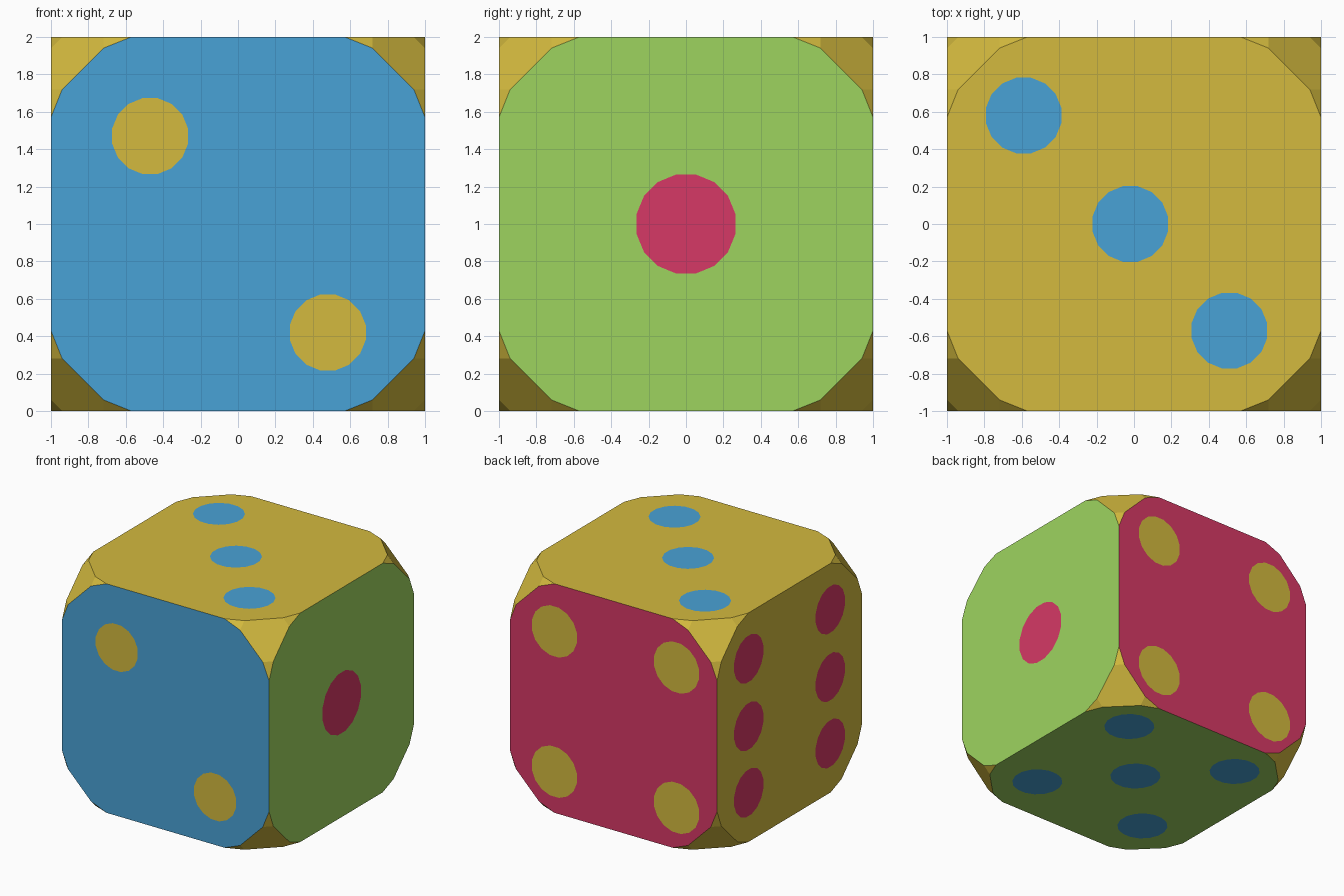
import bpy, bmesh, math
from itertools import permutations, product
from mathutils import Vector

if "Cube" in bpy.data.objects:
    bpy.data.objects.remove(bpy.data.objects["Cube"])


def material(name, rgb):
    def lin(c):
        c /= 255
        return c / 12.92 if c <= 0.04045 else ((c + 0.055) / 1.055) ** 2.4
    m = bpy.data.materials.new(name)
    m.diffuse_color = (*[lin(c) for c in rgb], 1)
    m.use_nodes = True
    m.node_tree.nodes["Principled BSDF"].inputs["Base Color"].default_value = m.diffuse_color
    return m


yellow = material("yellow", (211, 186, 62))
blue = material("blue", (73, 162, 214))
green = material("green", (158, 212, 95))
red = material("red", (214, 57, 102))


def add_object(name, bm, mats):
    me = bpy.data.meshes.new(name)
    bm.to_mesh(me)
    bm.free()
    for m in mats:
        me.materials.append(m)
    ob = bpy.data.objects.new(name, me)
    bpy.context.collection.objects.link(ob)


# body: cube with faceted corners, as the hull of mirrored corner points
pts = set()
for base in ((0.57, 1, 1), (0.72, 0.94, 1)):
    for p in permutations(base):
        for s in product((1, -1), repeat=3):
            pts.add(tuple(a * b for a, b in zip(p, s)))
bm = bmesh.new()
for x, y, z in sorted(pts):
    bm.verts.new((x, y, z + 1))
bmesh.ops.convex_hull(bm, input=bm.verts[:])
bmesh.ops.dissolve_limit(bm, angle_limit=math.radians(2), verts=bm.verts[:], edges=bm.edges[:])
bmesh.ops.recalc_face_normals(bm, faces=bm.faces[:])
# face colours by direction; corners, top and left stay yellow
for f in bm.faces:
    n = f.normal
    if n.y < -0.95:
        f.material_index = 1
    elif n.x > 0.95 or n.z < -0.95:
        f.material_index = 2
    elif n.y > 0.95:
        f.material_index = 3
add_object("die_body", bm, [yellow, blue, green, red])


# spots: thin discs lying on each face
def spots(name, normal, centres, radius, mat, sides=16):
    n = Vector(normal)
    u = n.orthogonal().normalized()
    v = n.cross(u)
    bm = bmesh.new()
    for c in centres:
        c = Vector(c) + n * 0.002
        ring = []
        for i in range(sides):
            a = 2 * math.pi * (i + 0.5) / sides
            ring.append(bm.verts.new(c + radius * (math.cos(a) * u + math.sin(a) * v)))
        bm.faces.new(ring)
    add_object(name, bm, [mat])


spots("right_spot", (1, 0, 0), [(1, 0, 1)], 0.27, red)
spots("front_spots", (0, -1, 0), [(-0.47, -1, 1.47), (0.48, -1, 0.42)], 0.207, yellow)
spots("top_spots", (0, 0, 1), [(-0.59, 0.58, 2), (-0.02, 0, 2), (0.51, -0.57, 2)], 0.206, blue)
spots("back_spots", (0, 1, 0), [(x, 1, z) for x in (0.57, -0.61) for z in (1.585, 0.36)], 0.222, yellow)
spots("left_spots", (-1, 0, 0), [(-1, y, z) for y in (0.565, -0.56) for z in (1.6, 1.01, 0.43)], 0.206, red)
spots("bottom_spots", (0, 0, -1), [(0.57, 0.62, 0), (0.565, -0.56, 0), (0.01, 0.03, 0),
                                   (-0.565, 0.61, 0), (-0.56, -0.56, 0)], 0.206, blue)
